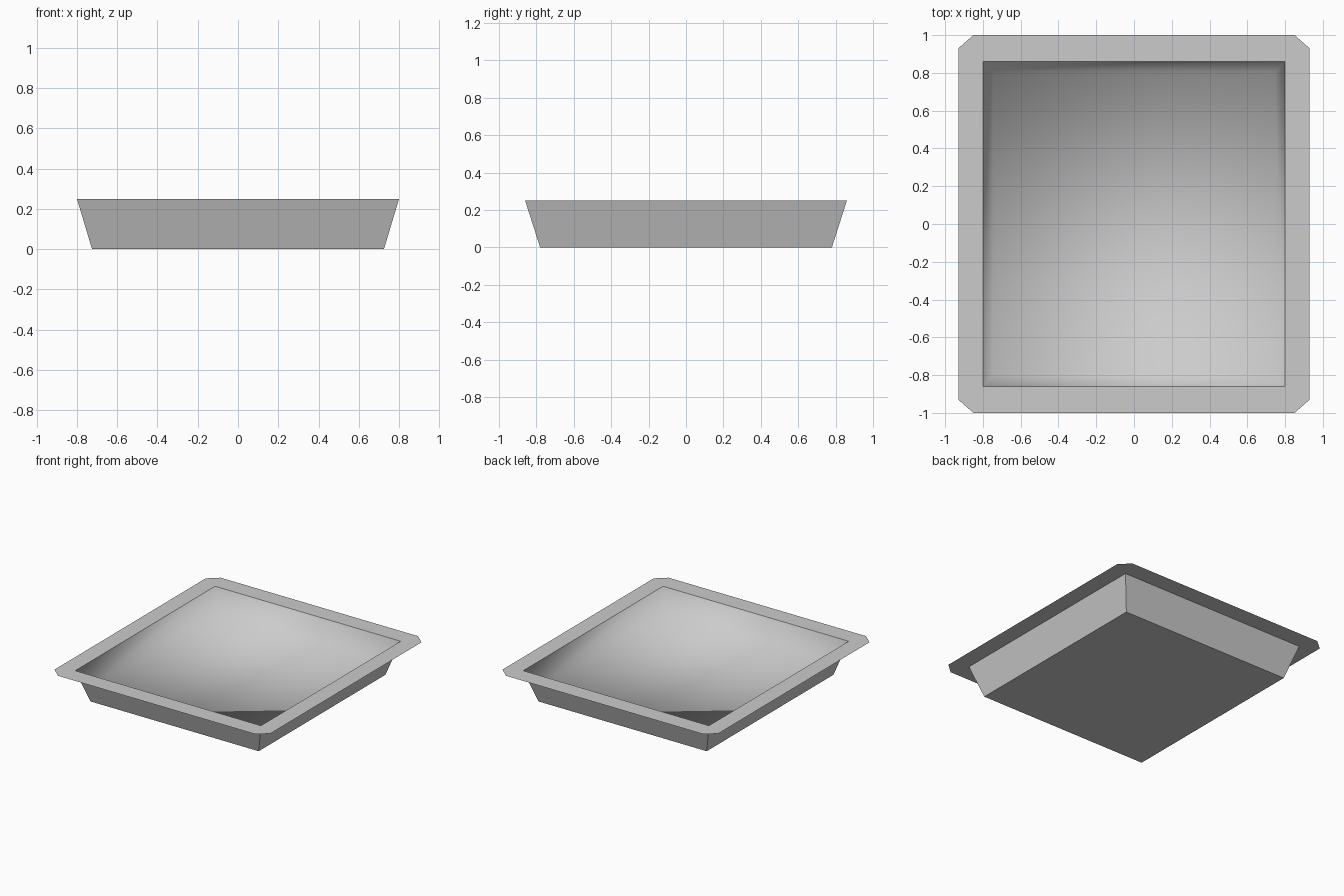
import bpy
import bmesh

cube = bpy.data.objects.get("Cube")
if cube:
    bpy.data.objects.remove(cube, do_unlink=True)

RIM_Z = 0.25
OPENING = (0.80, 0.86)

grey = bpy.data.materials.new("light_grey")
grey.use_nodes = True
colour = (0.6, 0.6, 0.6, 1)
grey.diffuse_color = colour
grey.node_tree.nodes["Principled BSDF"].inputs["Base Color"].default_value = colour


def rectangle(bm, half, z):
    """Four corner vertices, anticlockwise from above."""
    x, y = half
    return [bm.verts.new((sx * x, sy * y, z))
            for sx, sy in ((-1, -1), (1, -1), (1, 1), (-1, 1))]


def finish(bm, name):
    mesh = bpy.data.meshes.new(name)
    bm.to_mesh(mesh)
    bm.free()
    mesh.materials.append(grey)
    obj = bpy.data.objects.new(name, mesh)
    bpy.context.collection.objects.link(obj)
    return obj


def pan(name, base_half, base_z, inward):
    """Open tapered pan whose faces point inward or outward."""
    bm = bmesh.new()
    top = rectangle(bm, OPENING, RIM_Z)
    low = rectangle(bm, base_half, base_z)
    bm.faces.new(low)
    for i in range(4):
        j = (i + 1) % 4
        bm.faces.new((low[j], low[i], top[i], top[j]))
    if not inward:
        bmesh.ops.reverse_faces(bm, faces=bm.faces[:])
    return finish(bm, name)


# Crisp outer shell and softly shaded inner lining with a raised floor
pan("outer_shell", (0.725, 0.78), 0.0, False)
lining = pan("inner_lining", (0.746, 0.804), 0.083, True)
for face in lining.data.polygons:
    face.use_smooth = True

# Flat rim sheet with clipped outer corners
bm = bmesh.new()
inner = rectangle(bm, OPENING, RIM_Z)
outer = []
for i, (sx, sy) in enumerate(((-1, -1), (1, -1), (1, 1), (-1, 1))):
    pair = [(sx * 0.93, sy * 0.93), (sx * 0.85, sy * 1.0)]
    if i % 2:
        pair.reverse()
    outer.append([bm.verts.new((x, y, RIM_Z)) for x, y in pair])
for i in range(4):
    j = (i + 1) % 4
    bm.faces.new((inner[i], outer[i][0], outer[i][1]))
    bm.faces.new((inner[i], outer[i][1], outer[j][0], inner[j]))
finish(bm, "rim")
